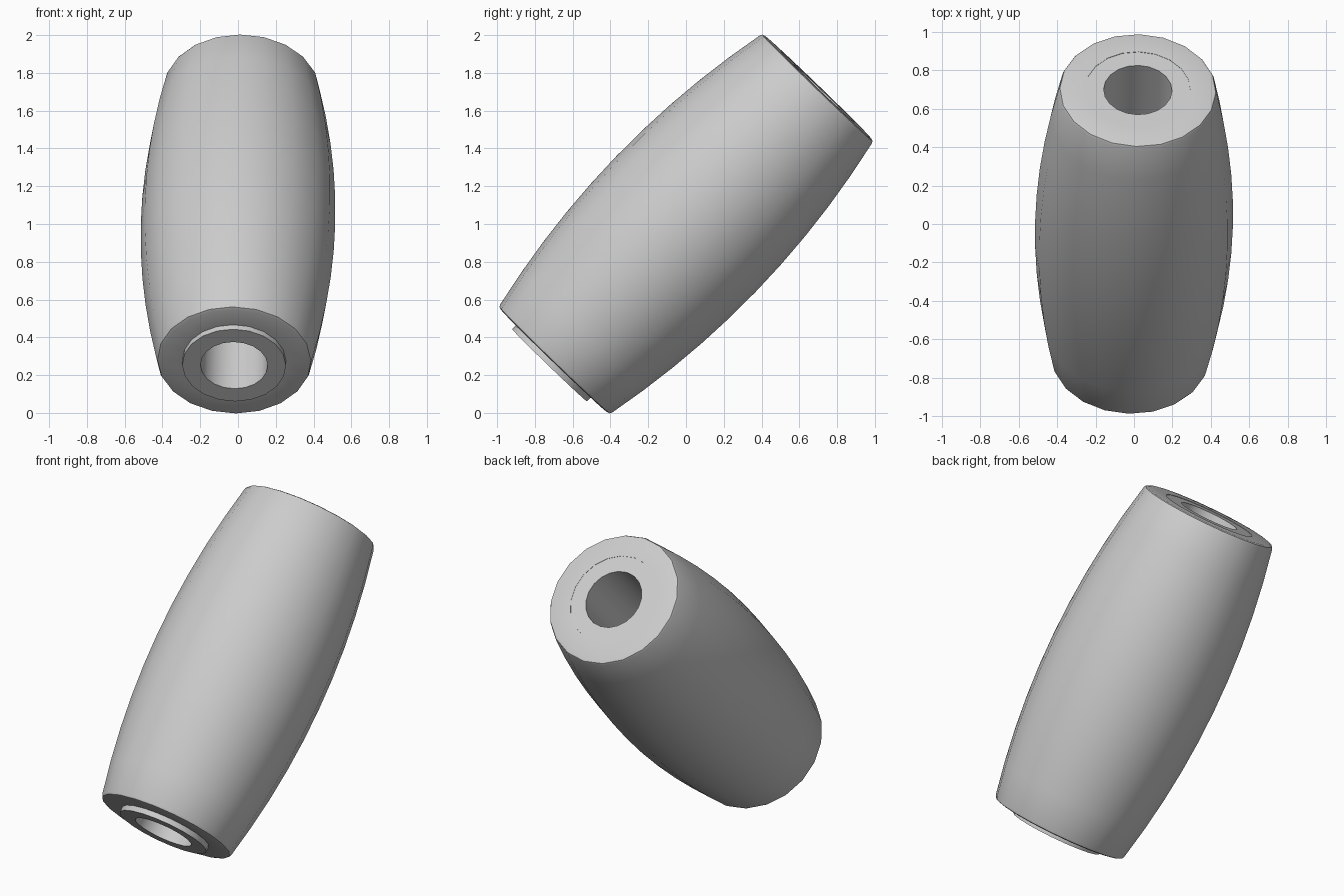
import bpy, bmesh, math
from mathutils import Matrix, Vector

cube = bpy.data.objects.get("Cube")
if cube:
    bpy.data.objects.remove(cube, do_unlink=True)

# Single grey finish
grey = bpy.data.materials.new("light_grey")
grey.use_nodes = True
GREY = (0.6, 0.6, 0.6, 1)
grey.diffuse_color = GREY
grey.node_tree.nodes["Principled BSDF"].inputs["Base Color"].default_value = GREY

# Long axis leans back by about 44 degrees, with a slight sideways tilt
AXIS = Vector((0.02, 0.695, 0.72)).normalized()
TILT = Matrix.Translation((0, 0, 1)) @ AXIS.to_track_quat('Z', 'Y').to_matrix().to_4x4()
SIDES = 20


def lathe(name, profile):
    """Spin a closed (radius, height) profile around the tilted axis."""
    bm = bmesh.new()
    rings = []
    for r, h in profile:
        rings.append([bm.verts.new((r * math.cos(i * math.tau / SIDES),
                                    r * math.sin(i * math.tau / SIDES), h))
                      for i in range(SIDES)])
    for a, b in zip(rings, rings[1:] + rings[:1]):
        for i in range(SIDES):
            j = (i + 1) % SIDES
            bm.faces.new((a[i], a[j], b[j], b[i]))
    bmesh.ops.recalc_face_normals(bm, faces=bm.faces)
    mesh = bpy.data.meshes.new(name)
    bm.to_mesh(mesh)
    bm.free()
    mesh.materials.append(grey)
    obj = bpy.data.objects.new(name, mesh)
    bpy.context.collection.objects.link(obj)
    obj.matrix_world = TILT
    bpy.ops.object.select_all(action='DESELECT')
    obj.select_set(True)
    bpy.context.view_layer.objects.active = obj
    bpy.ops.object.shade_smooth_by_angle(angle=math.radians(32))
    return obj


BORE, COLLAR, SEAT = 0.178, 0.275, 0.86
END, EDGE = 1.007, 0.99

# Barrel body: bulging wall, softened rims, bore with a seat at each end
steps = 10
wall = []
for k in range(steps + 1):
    t = 2 * k / steps - 1
    wall.append((0.515 - 0.103 * t * t, t * EDGE))
rim = [(0.406, 1.002), (0.39, END)]
seat = [(COLLAR, END), (COLLAR, SEAT), (BORE, SEAT)]
upper = rim + seat
lower = [(r, -h) for r, h in reversed(upper)]
lathe("barrel_body", wall + upper + lower)

# End collars: the lower one stands proud, the upper one is nearly flush
for name, inner, outer in (("lower_collar", -SEAT, -1.04),
                           ("upper_collar", SEAT, 1.005)):
    lathe(name, [(BORE, inner), (COLLAR, inner), (COLLAR, outer), (BORE, outer)])
